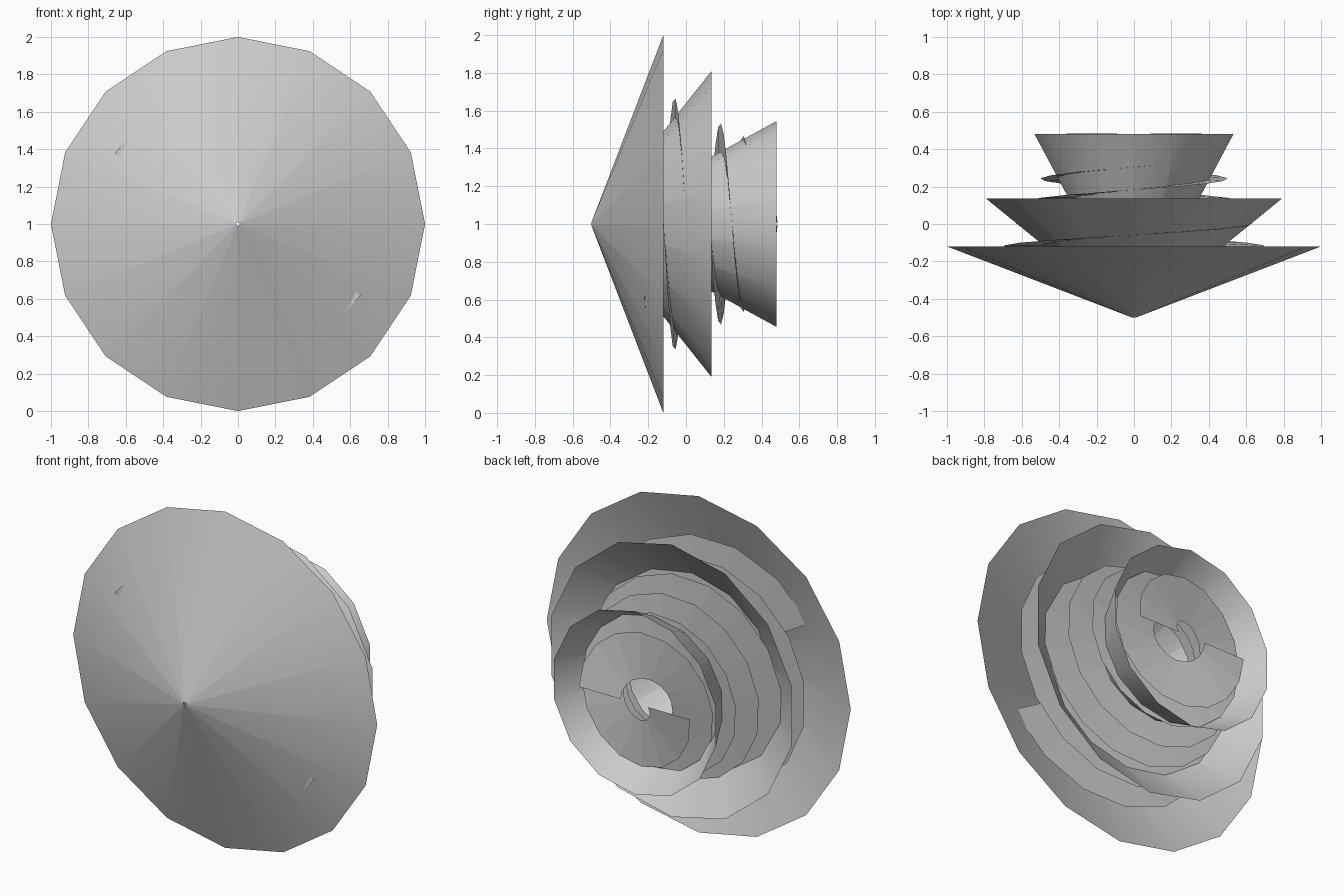
import bpy, math

if "Cube" in bpy.data.objects:
    bpy.data.objects.remove(bpy.data.objects["Cube"])


def make(name, verts, faces, smooth=False):
    me = bpy.data.meshes.new(name)
    me.from_pydata(verts, [], faces)
    me.update()
    ob = bpy.data.objects.new(name, me)
    bpy.context.collection.objects.link(ob)
    for p in me.polygons:
        p.use_smooth = smooth
    return ob


def polar(r, a, y):
    return (r * math.cos(a), y, 1 + r * math.sin(a))


def cone(name, sides, radius, y_rim, y_tip=-0.5, tip=0.01):
    # open shell along y, first vertex pointing up
    ang = [math.pi / 2 + 2 * math.pi * i / sides for i in range(sides)]
    verts = [polar(tip, a, y_tip) for a in ang] + [polar(radius, a, y_rim) for a in ang]
    faces = [(i, (i + 1) % sides, sides + (i + 1) % sides, sides + i) for i in range(sides)]
    return make(name, verts, faces, True)


def ribbon(name, start, turn=math.radians(1050), steps=47):
    # flat strip winding forward from the narrow back end to the wide front end
    verts, faces = [], []
    for i in range(steps + 1):
        t = i / steps
        a = start + turn * t
        y = 0.485 - 0.705 * t
        verts += [polar(0.09 + 0.40 * t, a, y), polar(0.365 + 0.395 * t, a, y)]
        if i:
            k = 2 * i
            faces.append((k - 2, k - 1, k + 1, k))
    return make(name, verts, faces)


# nested conical shells
cone("front_cone", 16, 1.0, -0.12)
cone("middle_cone", 14, 0.81, 0.135)
cone("rear_cone", 14, 0.545, 0.48)

# pair of spiral strips
for n, s in (("spiral_strip_a", 0), ("spiral_strip_b", math.pi)):
    ribbon(n, s)
